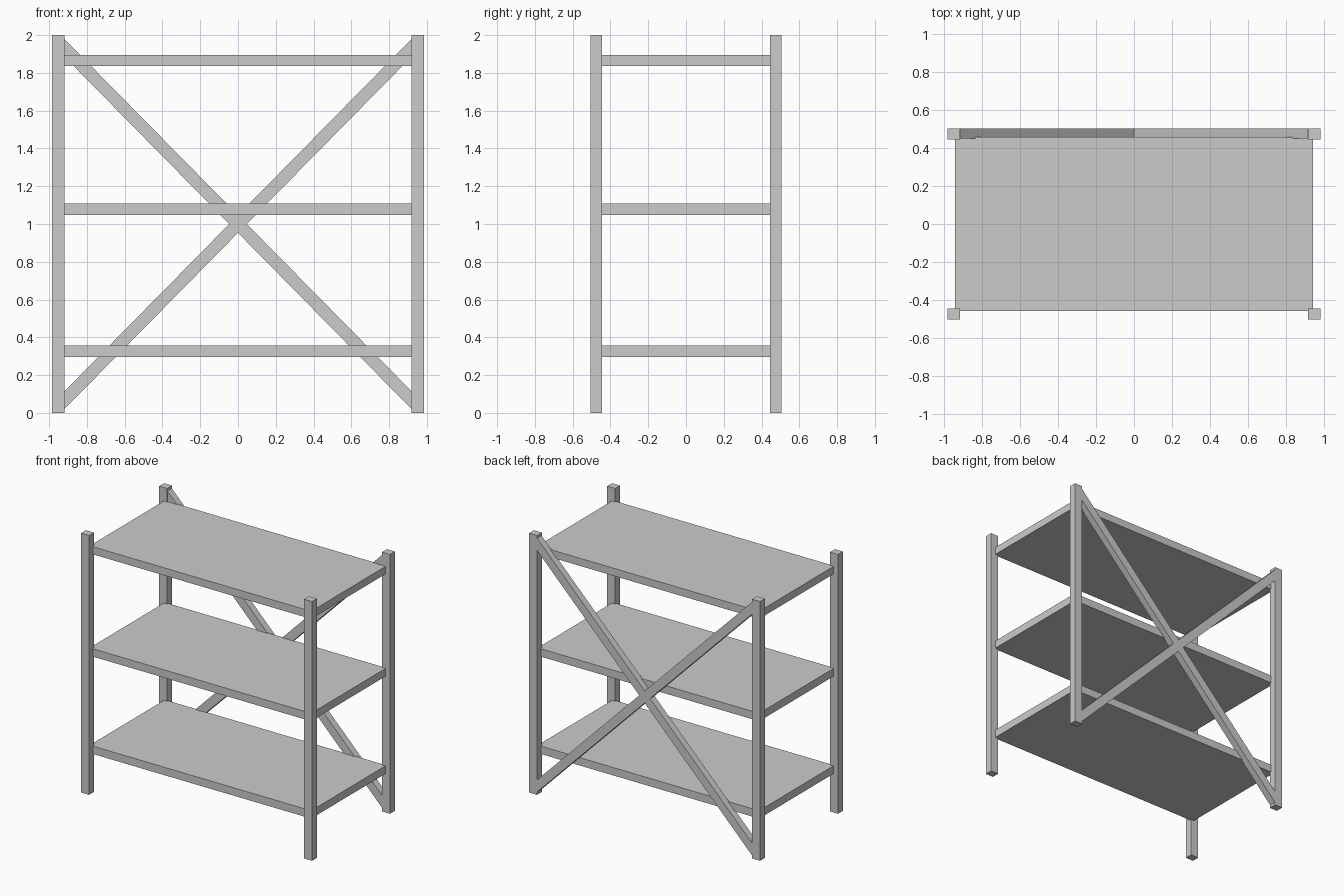
import bpy
import bmesh

cube = bpy.data.objects.get("Cube")
if cube:
    bpy.data.objects.remove(cube, do_unlink=True)

grey = bpy.data.materials.new("light grey")
grey.use_nodes = True
colour = (0.6, 0.6, 0.6, 1)
grey.diffuse_color = colour
grey.node_tree.nodes["Principled BSDF"].inputs["Base Color"].default_value = colour


def extruded(name, outline, offset):
    """Extrude a flat outline into a solid part."""
    bm = bmesh.new()
    face = bm.faces.new([bm.verts.new(p) for p in outline])
    moved = bmesh.ops.extrude_face_region(bm, geom=[face])["geom"]
    verts = [g for g in moved if isinstance(g, bmesh.types.BMVert)]
    bmesh.ops.translate(bm, vec=offset, verts=verts)
    bmesh.ops.recalc_face_normals(bm, faces=bm.faces)
    mesh = bpy.data.meshes.new(name)
    bm.to_mesh(mesh)
    bm.free()
    mesh.materials.append(grey)
    obj = bpy.data.objects.new(name, mesh)
    bpy.context.collection.objects.link(obj)
    return obj


def box(name, x0, x1, y0, y1, z0, z1):
    outline = [(x0, y0, z0), (x1, y0, z0), (x1, y1, z0), (x0, y1, z0)]
    return extruded(name, outline, (0, 0, z1 - z0))


# Corner posts
for side, sx in (("left", 1), ("right", -1)):
    for end, sy in (("front", -1), ("back", 1)):
        xs = sorted((sx * 0.918, sx * 0.985))
        ys = sorted((sy * 0.446, sy * 0.505))
        box(f"{end}_{side}_post", *xs, *ys, 0, 2)

# Shelves, notched into the posts
for name, bottom, top in (("lower", 0.297, 0.358),
                          ("middle", 1.048, 1.109),
                          ("upper", 1.837, 1.896)):
    box(f"{name}_shelf", -0.945, 0.945, -0.458, 0.458, bottom, top)

# Crossed back brace: one outline, arms ending upright against the posts
reach, slope, half, mid = 0.922, 1.015, 0.047, 1.0
notch, rise = half / slope, reach * slope
quarter = [(notch, 0), (reach, rise - half), (reach, rise + half), (0, half)]
right_up = quarter[:3]
left_up = [(-x, z) for x, z in reversed(right_up)]
upper = right_up + [quarter[3]] + left_up
lower = [(-x, -z) for x, z in upper[1:-1]]
outline = [(x, 0.45, mid + z) for x, z in upper + lower]
extruded("back_cross_brace", outline, (0, 0.054, 0))
